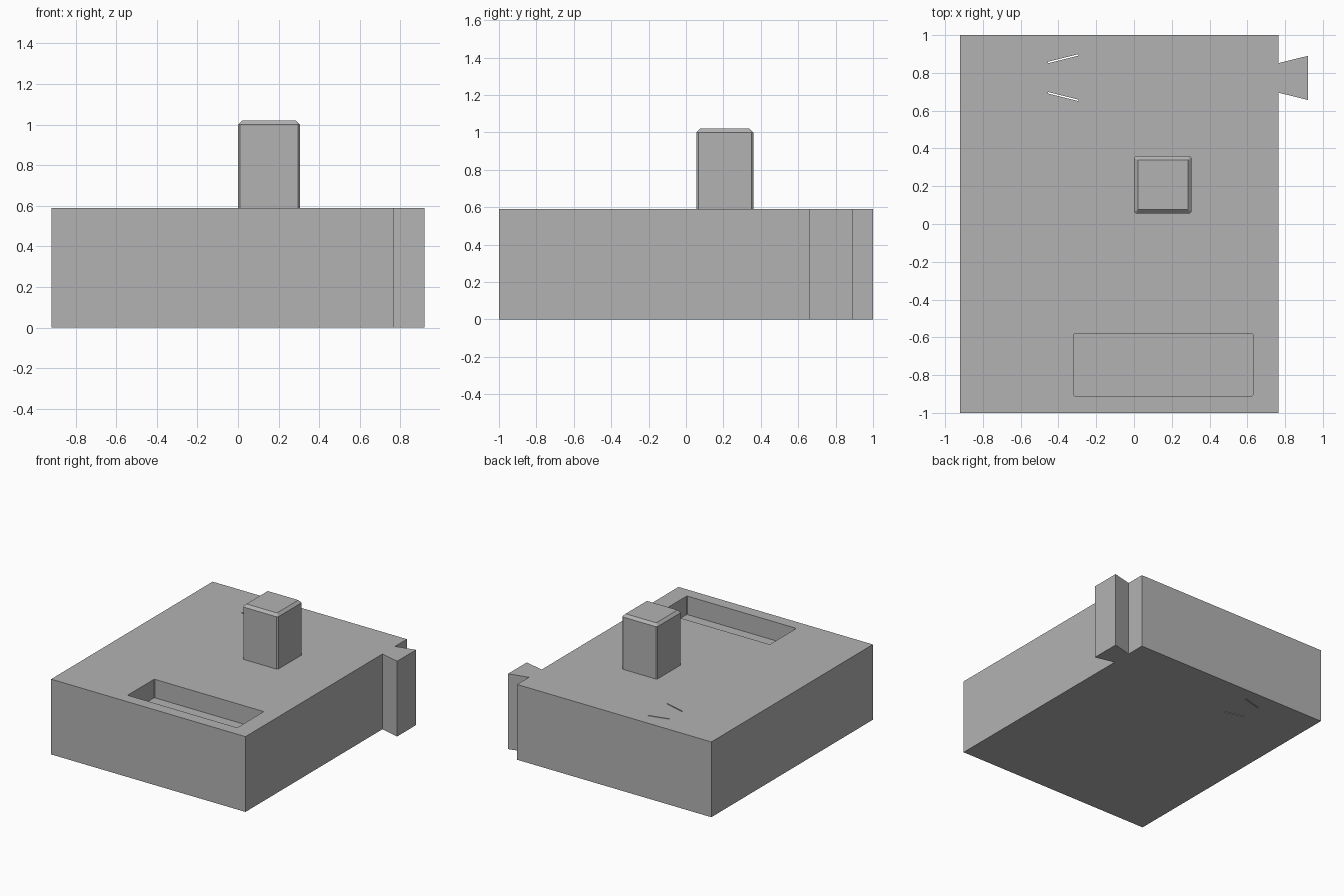
import bpy, bmesh, math

if "Cube" in bpy.data.objects:
    bpy.data.objects.remove(bpy.data.objects["Cube"])

grey = bpy.data.materials.new("plain grey")
grey.diffuse_color = (0.45, 0.45, 0.45, 1)
grey.use_nodes = True
grey.node_tree.nodes["Principled BSDF"].inputs["Base Color"].default_value = grey.diffuse_color


def loft(name, rings, cap_bottom=True):
    """Closed solid through (outline, z) rings with equal point counts, counter-clockwise."""
    bm = bmesh.new()
    loops = [[bm.verts.new((x, y, z)) for x, y in pts] for pts, z in rings]
    for a, b in zip(loops, loops[1:]):
        n = len(a)
        for i in range(n):
            j = (i + 1) % n
            bm.faces.new((a[i], a[j], b[j], b[i]))
    if cap_bottom:
        bm.faces.new(loops[0][::-1])
    bm.faces.new(loops[-1])
    mesh = bpy.data.meshes.new(name)
    bm.to_mesh(mesh)
    bm.free()
    mesh.materials.append(grey)
    ob = bpy.data.objects.new(name, mesh)
    bpy.context.collection.objects.link(ob)
    return ob


def cut_rect(x0, x1, y0, y1, c):
    """Rectangle outline with small cut corners."""
    return [(x0 + c, y0), (x1 - c, y0), (x1, y0 + c), (x1, y1 - c),
            (x1 - c, y1), (x0 + c, y1), (x0, y1 - c), (x0, y0 + c)]


def cut(target, cutter):
    mod = target.modifiers.new("cut", 'BOOLEAN')
    mod.operation, mod.solver, mod.object = 'DIFFERENCE', 'EXACT', cutter
    bpy.context.view_layer.objects.active = target
    bpy.ops.object.modifier_apply(modifier=mod.name)
    bpy.data.objects.remove(cutter)


TOP = 0.59

# Base block with a dovetail tongue on its right side
outline = [(-0.92, -1), (0.765, -1), (0.765, 0.695), (0.92, 0.657),
           (0.92, 0.89), (0.765, 0.852), (0.765, 1), (-0.92, 1)]
base = loft("base_block", [(outline, 0), (outline, TOP)])

# Rectangular pocket near the front
pocket = cut_rect(-0.32, 0.63, -0.91, -0.58, 0.006)
cut(base, loft("pocket_cutter", [(pocket, TOP - 0.145), (pocket, TOP + 0.1)]))

# Two thin slanted slits through the block, mirrored about the tongue's axis
AXIS, HALF = 0.775, 0.004
for s in (1, -1):
    near, far = AXIS + s * 0.08, AXIS + s * 0.12
    slit = [(-0.455, near - HALF), (-0.295, far - HALF),
            (-0.295, far + HALF), (-0.455, near + HALF)]
    cut(base, loft("slit_cutter", [(slit, -0.1), (slit, TOP + 0.1)]))

# Square post with a chamfered top
side = cut_rect(0, 0.305, 0.056, 0.36, 0.01)
cap = cut_rect(0.02, 0.285, 0.076, 0.34, 0.002)
loft("post", [(side, TOP), (side, 1.0), (cap, 1.02)], cap_bottom=False)
